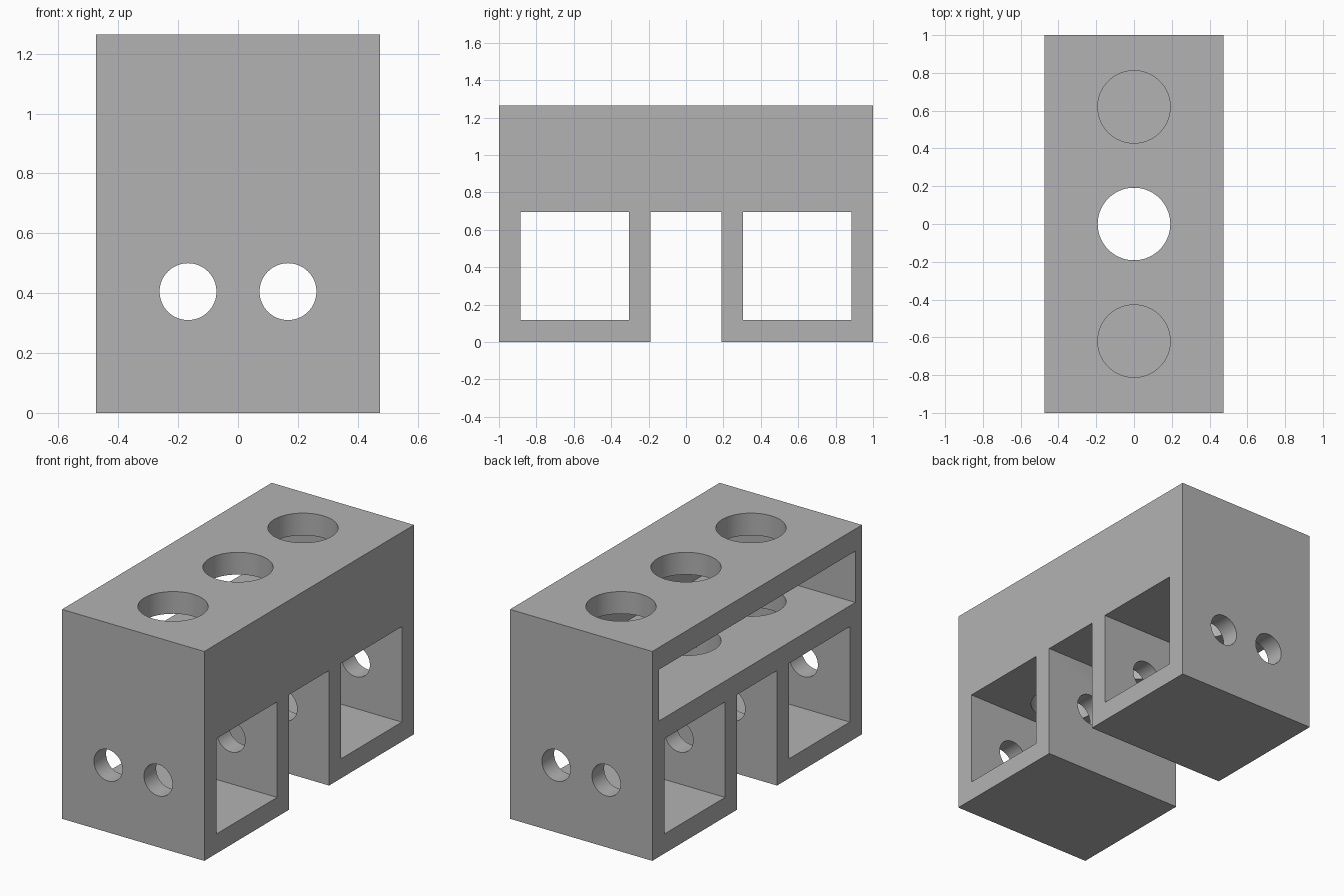
import bpy
import bmesh
import math
from mathutils import Matrix

cube = bpy.data.objects.get("Cube")
if cube:
    bpy.data.objects.remove(cube, do_unlink=True)

WIDTH, LENGTH, HEIGHT = 0.95, 2.0, 1.264
ROOF = 0.694          # ceiling of the gap and the side windows

grey = bpy.data.materials.new("plain grey")
grey.use_nodes = True
colour = (0.45, 0.45, 0.45, 1)
grey.diffuse_color = colour
grey.node_tree.nodes["Principled BSDF"].inputs["Base Color"].default_value = colour


def make_object(name, bm):
    mesh = bpy.data.meshes.new(name)
    bm.to_mesh(mesh)
    bm.free()
    mesh.materials.append(grey)
    obj = bpy.data.objects.new(name, mesh)
    bpy.context.collection.objects.link(obj)
    return obj


def box(name, low, high):
    bm = bmesh.new()
    bmesh.ops.create_cube(bm, size=1)
    for v in bm.verts:
        v.co = [h if c > 0 else l for c, l, h in zip(v.co, low, high)]
    return make_object(name, bm)


def cylinder(name, radius, depth, centre, tilt=0):
    bm = bmesh.new()
    matrix = Matrix.Translation(centre) @ Matrix.Rotation(tilt, 4, 'X')
    bmesh.ops.create_cone(bm, cap_ends=True, segments=64, radius1=radius,
                          radius2=radius, depth=depth, matrix=matrix)
    return make_object(name, bm)


def cut(body, cutter):
    cutter.hide_render = True
    mod = body.modifiers.new("cut", 'BOOLEAN')
    mod.operation = 'DIFFERENCE'
    mod.solver = 'EXACT'
    mod.object = cutter
    bpy.context.view_layer.objects.active = body
    bpy.ops.object.modifier_apply(modifier=mod.name)
    bpy.data.objects.remove(cutter, do_unlink=True)


# Solid block
x, y = WIDTH / 2, LENGTH / 2
body = box("block_body", (-x, -y, 0), (x, y, HEIGHT))

# Gap between the legs and a window through each leg
cut(body, box("leg_gap", (-1, -0.19, -1), (1, 0.19, ROOF)))
for side in (-1, 1):
    ends = sorted((side * 0.306, side * 0.884))
    cut(body, box("leg_window", (-1, ends[0], 0.118), (1, ends[1], ROOF)))

# Long upper slot, open on the right side only
cut(body, box("upper_slot", (-1, -0.937, 0.82), (x - 0.065, 0.937, 1.13)))

# Three round holes through the top and the slot floor
for hole_y in (-0.62, 0, 0.62):
    cut(body, cylinder("top_hole", 0.192, 0.9, (0, hole_y, 1.05)))

# Two small bores running front to back through the legs
for hole_x in (-0.167, 0.167):
    cut(body, cylinder("leg_bore", 0.095, 3, (hole_x, 0, 0.405), math.pi / 2))

bpy.ops.object.select_all(action='DESELECT')
body.select_set(True)
bpy.context.view_layer.objects.active = body
bpy.ops.object.shade_smooth_by_angle(angle=math.radians(30))
